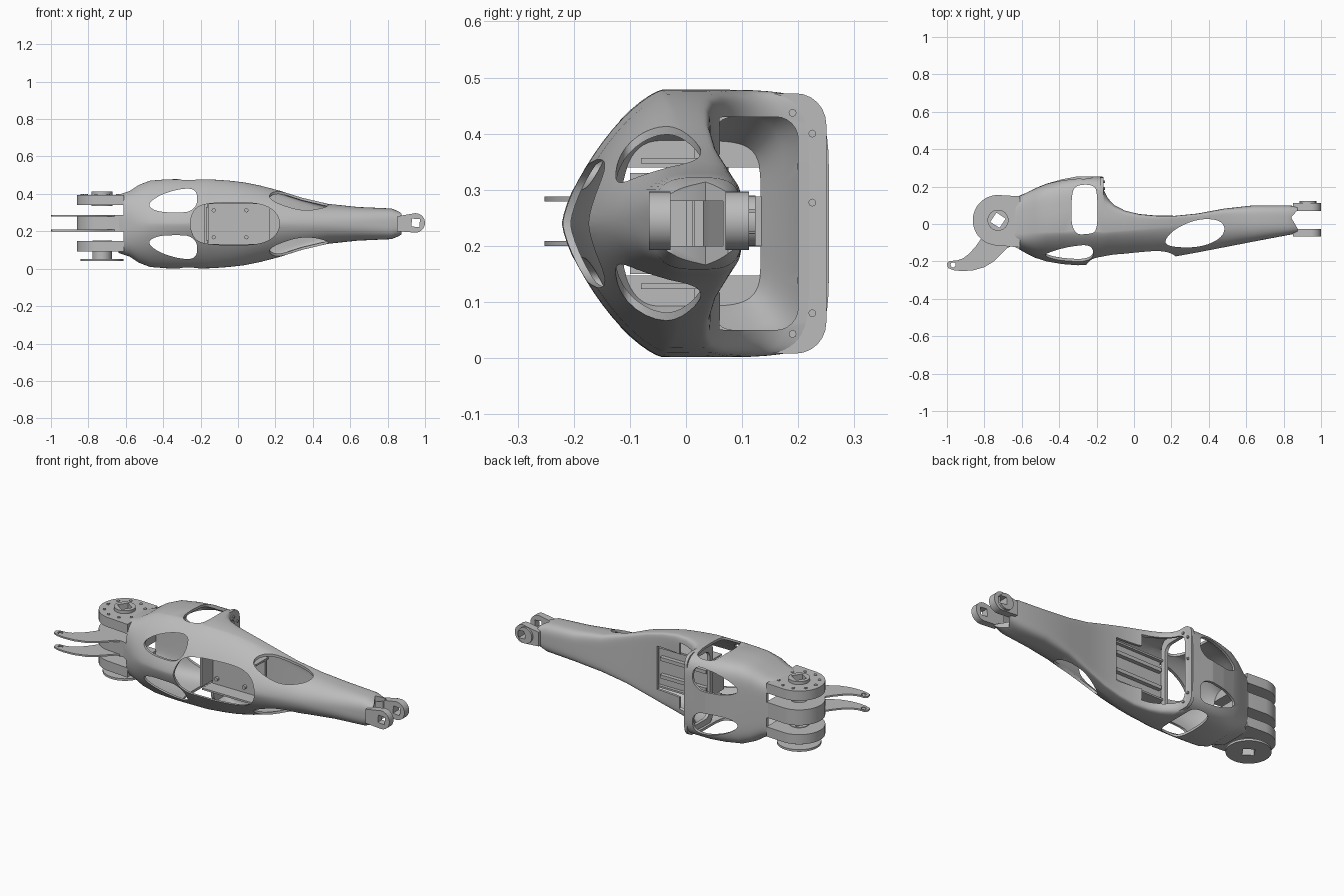
import bpy, bmesh, math
from mathutils import Vector

if "Cube" in bpy.data.objects:
    bpy.data.objects.remove(bpy.data.objects["Cube"])

grey = bpy.data.materials.new("light_grey")
grey.use_nodes = True
grey.diffuse_color = (0.5, 0.5, 0.5, 1)
grey.node_tree.nodes["Principled BSDF"].inputs["Base Color"].default_value = (0.5, 0.5, 0.5, 1)
MID = 0.24  # height of the symmetry plane


def finish(bm, name):
    bmesh.ops.recalc_face_normals(bm, faces=bm.faces)
    mesh = bpy.data.meshes.new(name)
    bm.to_mesh(mesh)
    bm.free()
    mesh.materials.append(grey)
    ob = bpy.data.objects.new(name, mesh)
    bpy.context.collection.objects.link(ob)
    return ob


def loft(name, rings):
    bm = bmesh.new()
    rows = [[bm.verts.new(p) for p in ring] for ring in rings]
    n = len(rows[0])
    for a, b in zip(rows, rows[1:]):
        for i in range(n):
            j = (i + 1) % n
            bm.faces.new((a[i], a[j], b[j], b[i]))
    bm.faces.new(rows[0])
    bm.faces.new(rows[-1])
    return finish(bm, name)


def prism(name, outline, axis, lo, hi):
    """Extrude a 2D outline along the named axis."""
    put = {"x": lambda a, b, t: (t, a, b),
           "y": lambda a, b, t: (a, t, b),
           "z": lambda a, b, t: (a, b, t)}[axis]
    return loft(name, [[put(a, b, t) for a, b in outline] for t in (lo, hi)])


def rounded(points, times=3):
    """Corner cutting turns a coarse outline into a smooth one."""
    pts = [Vector(p) for p in points]
    for _ in range(times):
        pts = [q for i, p in enumerate(pts)
               for q in (p.lerp(pts[(i + 1) % len(pts)], 0.25),
                         p.lerp(pts[(i + 1) % len(pts)], 0.75))]
    return pts


def circle(cx, cy, r, n=32, start=0.0, sweep=math.tau):
    return [(cx + r * math.cos(start + sweep * i / n),
             cy + r * math.sin(start + sweep * i / n)) for i in range(n)]


def rect(a0, a1, b0, b1, r=0.0):
    if not r:
        return [(a0, b0), (a1, b0), (a1, b1), (a0, b1)]
    corners = [(a1 - r, b1 - r), (a0 + r, b1 - r), (a0 + r, b0 + r), (a1 - r, b0 + r)]
    return [p for k, (a, b) in enumerate(corners)
            for p in circle(a, b, r, 7, k * math.pi / 2, math.pi * 7 / 12)]


def flip(points):
    return [(a, 2 * MID - b) for a, b in reversed(points)]


def cut(ob, cutters):
    for c in cutters:
        c.hide_render = True
        m = ob.modifiers.new("cut", "BOOLEAN")
        m.operation, m.solver, m.object = "DIFFERENCE", "EXACT", c
    bpy.context.view_layer.update()
    ev = ob.evaluated_get(bpy.context.evaluated_depsgraph_get())
    mesh = bpy.data.meshes.new_from_object(ev)
    ob.modifiers.clear()
    ob.data = mesh
    for c in cutters:
        bpy.data.objects.remove(c)
    return ob


# Arm sections: x, front y, back y, half height, front and back roundness
SECTIONS = [
    (-0.64, -0.12, 0.14, 0.155, 3, 6), (-0.58, -0.155, 0.165, 0.175, 2.2, 6),
    (-0.53, -0.18, 0.19, 0.208, 1.8, 6), (-0.47, -0.2, 0.215, 0.231, 1.5, 6),
    (-0.38, -0.215, 0.24, 0.238, 1.4, 6), (-0.3, -0.221, 0.255, 0.239, 1.4, 6),
    (-0.168, -0.217, 0.255, 0.238, 1.4, 6), (-0.16, -0.215, 0.185, 0.238, 1.4, 7),
    (-0.14, -0.213, 0.142, 0.237, 1.4, 8), (-0.105, -0.21, 0.103, 0.235, 1.4, 10),
    (-0.05, -0.205, 0.073, 0.231, 1.45, 12), (0.03, -0.196, 0.053, 0.222, 1.5, 12),
    (0.12, -0.187, 0.045, 0.204, 1.55, 12), (0.22, -0.174, 0.044, 0.178, 1.6, 12),
    (0.34, -0.152, 0.056, 0.14, 1.8, 10), (0.48, -0.125, 0.082, 0.107, 2, 6),
    (0.64, -0.094, 0.1, 0.09, 2.3, 4), (0.82, -0.06, 0.1, 0.082, 3, 3.5),
    (0.875, -0.05, 0.095, 0.06, 3, 3.5)]


def section(x, front, back, h, ef, eb, inset=0.0):
    ring = []
    yc = max(-0.04, min(0.02, -0.026 + 0.092 * x))
    for i in range(60):
        t = math.tau * (i + 0.5) / 60
        c, s = math.cos(t), math.sin(t)
        e = eb if c > 0 else ef
        reach = back - inset - yc if c > 0 else yc - front - inset
        ring.append((x, yc + math.copysign(abs(c) ** (2 / e), c) * reach,
                     MID + math.copysign(abs(s) ** (2 / e), s) * (h - inset)))
    return ring


shell = loft("arm_shell", [section(*s) for s in SECTIONS])
inner_rows = [section(*s, inset=0.014) for s in SECTIONS[1:-1]]
first = [(-0.625, y, z) for _, y, z in section(*SECTIONS[0], inset=0.014)]
cavity = loft("cavity", [first] + inner_rows)

# Openings in the shell
side_window = rounded([(-0.49, 0.34), (-0.43, 0.303), (-0.31, 0.3), (-0.255, 0.305),
                       (-0.215, 0.345), (-0.222, 0.425), (-0.3, 0.43), (-0.42, 0.395)])
front_half = [(-0.255, 0.265), (-0.225, 0.335), (-0.12, 0.354), (0.09, 0.354),
              (0.18, 0.325), (0.222, 0.27)]
top_window = rounded([(-0.335, 0.16), (-0.31, 0.21), (-0.21, 0.21), (-0.195, 0.15),
                      (-0.195, -0.03), (-0.23, -0.055), (-0.335, -0.055)])
long_window = rounded([(0.155, -0.1), (0.21, -0.125), (0.36, -0.125), (0.47, -0.075),
                       (0.49, -0.01), (0.44, 0.027), (0.33, 0.025), (0.21, -0.03)])
notch = [(0.92, 0.09), (0.875, 0.075), (0.84, 0.035), (0.875, -0.025), (0.92, -0.04)]
cutters = [cavity,
           prism("c", side_window, "y", -0.5, 0.5),
           prism("c", flip(side_window), "y", -0.5, 0.5),
           prism("c", rounded(front_half + flip(front_half)), "y", -0.5, -0.05),
           prism("c", top_window, "z", -0.2, 0.8),
           prism("c", long_window, "z", -0.2, 0.8),
           prism("c", rect(0.03, 0.2, 0.05, 0.43, 0.04), "x", -0.19, 0.0),
           prism("c", rect(-0.05, 0.15, 0.117, 0.363), "y", 0.015, 0.3),
           prism("c", rect(-0.03, 0.066, 0.2, 0.28), "x", 0.75, 1.0),
           prism("c", notch, "z", 0, 0.5)]
for z in (0.147, 0.288):
    cutters.append(prism("c", rect(-0.7, -0.612, z, z + 0.052), "y", -0.5, 0.5))
cut(shell, cutters)

# Flange around the rear opening, with its bolts
cut(prism("rear_flange", rect(0.015, 0.25, 0.008, 0.472, 0.055), "x", -0.182, -0.164),
    [prism("c", rect(0.045, 0.2, 0.05, 0.43, 0.04), "x", -0.3, 0)])
for y, z in ((0.19, 0.437), (0.225, 0.4), (0.225, 0.277), (0.225, 0.08), (0.19, 0.043)):
    prism("flange_bolt", circle(y, z, 0.007, 8), "x", -0.17, -0.155)

# Inner tray with rails and bolts
prism("tray_plate", rect(-0.16, 0.17, 0.13, 0.35), "y", 0.0, 0.012)
prism("tray_side", rect(-0.17, -0.158, 0.15, 0.33), "y", -0.1, 0.012)
for side in (-1, 1):
    z = MID + side * 0.112
    prism("tray_rail", rect(-0.17, 0.17, z - 0.005, z + 0.005), "y", -0.08, 0.03)
    z = MID + side * 0.05
    prism("tray_rib", rect(-0.15, 0.14, z - 0.01, z + 0.01), "y", 0.01, 0.035)
    for x in (-0.13, 0.045):
        prism("tray_bolt", circle(x, MID + side * 0.072, 0.011, 12), "y", -0.015, 0.002)

# Hinge lugs at the wide end
HX, HY = -0.727, 0.02
lug = circle(HX, HY, 0.135, 28, math.pi / 2, math.pi * 28 / 27)
lug += [(-0.61, HY - 0.145), (-0.61, HY + 0.128)]
for name, lo, hi in (("lower_lug", 0.092, 0.147), ("middle_lug", 0.2, 0.288),
                     ("upper_lug", 0.34, 0.395)):
    cut(prism(name, lug, "z", lo, hi), [prism("c", circle(HX, HY, 0.045), "z", 0, 0.6)])


# Hub parts, each with a square bore turned on its corner
def hub(name, r, lo, hi):
    cut(prism(name, circle(HX, HY, r), "z", lo, hi),
        [prism("c", circle(HX, HY, 0.042, 4, 0.2), "z", 0, 0.6)])


hub("upper_hub", 0.056, 0.335, 0.412)
hub("lower_hub", 0.052, 0.05, 0.15)
hub("lower_flange", 0.115, 0.04, 0.052)

# Small bolts around the upper lug
for i in range(10):
    a = math.tau * i / 10
    prism("lug_bolt", circle(HX + 0.105 * math.cos(a), HY + 0.105 * math.sin(a), 0.009, 6),
          "z", 0.39, 0.399)

# Curved blades beside the middle lug
blade = [(-0.62, -0.02), (-0.8, -0.04), (-0.815, -0.075), (-0.845, -0.118), (-0.88, -0.158),
         (-0.915, -0.184), (-0.95, -0.196), (-0.985, -0.197), (-1.0, -0.21), (-0.995, -0.235),
         (-0.965, -0.247), (-0.92, -0.252), (-0.86, -0.248), (-0.8, -0.231),
         (-0.75, -0.2), (-0.71, -0.16), (-0.68, -0.13), (-0.62, -0.1)]
for z in (0.2, 0.279):
    cut(prism("curved_blade", blade, "z", z, z + 0.009),
        [prism("c", circle(-0.967, -0.218, 0.014, 10), "z", 0, 0.6)])

# Fork prongs at the narrow end
prong = circle(0.948, MID + 0.005, 0.052, 16, -math.pi / 2, math.pi * 16 / 15)
prong += [(0.85, MID + 0.04), (0.85, MID - 0.04)]
for name, lo, hi in (("front_prong", -0.066, -0.028), ("back_prong", 0.07, 0.112)):
    cut(prism(name, prong, "y", lo, hi),
        [prism("c", circle(0.95, MID + 0.005, 0.03, 4, 0.7), "y", -0.3, 0.3)])
cut(prism("prong_boss", circle(0.93, MID + 0.005, 0.045, 20), "y", 0.11, 0.124),
    [prism("c", circle(0.95, MID + 0.005, 0.03, 4, 0.7), "y", -0.3, 0.3)])

# Smooth the curved surfaces and keep the edges crisp
for ob in bpy.context.collection.objects:
    ob.select_set(ob.type == "MESH" and grey.name in ob.data.materials)
    if ob.select_get():
        bpy.context.view_layer.objects.active = ob
bpy.ops.object.shade_smooth_by_angle(angle=math.radians(35))
